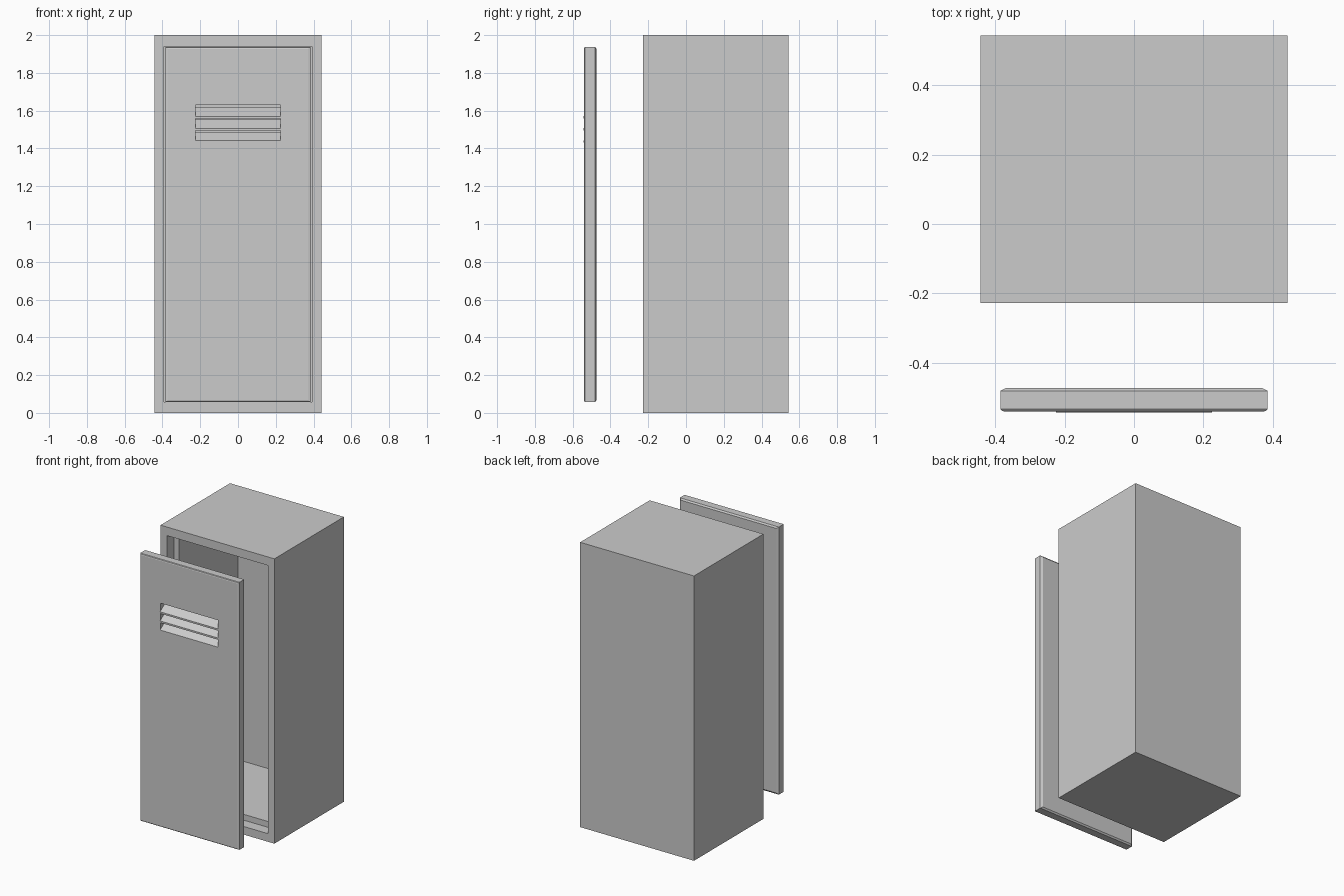
import bpy, bmesh

if "Cube" in bpy.data.objects:
    bpy.data.objects.remove(bpy.data.objects["Cube"])


def make_object(name, bm):
    bmesh.ops.recalc_face_normals(bm, faces=bm.faces)
    mesh = bpy.data.meshes.new(name)
    bm.to_mesh(mesh)
    bm.free()
    obj = bpy.data.objects.new(name, mesh)
    bpy.context.collection.objects.link(obj)
    return obj


def ring_body(name, rings, closed=False):
    """Bridge rectangles (half_width, z_low, z_high, y); cap the ends or close into a frame."""
    bm = bmesh.new()
    loops = [[bm.verts.new(p) for p in ((-w, y, a), (w, y, a), (w, y, b), (-w, y, b))]
             for w, a, b, y in rings]
    pairs = list(zip(loops, loops[1:]))
    if closed:
        pairs.append((loops[-1], loops[0]))
    else:
        bm.faces.new(loops[0])
        bm.faces.new(loops[-1])
    for r, s in pairs:
        for i in range(4):
            j = (i + 1) % 4
            bm.faces.new((r[i], r[j], s[j], s[i]))
    return make_object(name, bm)


# Cabinet shell: outer box, door rebate, then the smaller inner compartment
ring_body("cabinet", [
    (0.442, 0.0, 2.0, 0.543),
    (0.442, 0.0, 2.0, -0.228),
    (0.391, 0.057, 1.94, -0.228),
    (0.391, 0.057, 1.94, -0.150),
    (0.352, 0.098, 1.90, -0.150),
    (0.352, 0.098, 1.90, 0.503),
])

# Door panel with softened edges and a rectangular vent opening
W, LOW, HIGH = 0.385, 0.058, 1.937
edge = [(-0.473, 0.015), (-0.481, 0.0), (-0.534, 0.0), (-0.539, 0.005), (-0.541, 0.014)]
rings = [(W - d, LOW + d * 0.7, HIGH - d * 0.7, y) for y, d in edge]
VENT_W, VENT_LOW, VENT_HIGH = 0.225, 1.432, 1.630
rings += [(VENT_W, VENT_LOW, VENT_HIGH, y) for y in (-0.541, -0.473)]
ring_body("door", rings, closed=True)

# Slanted vent slats, front edges low and back edges high
for n in range(3):
    z = 1.430 + n * 0.064
    profile = [(-0.543, z), (-0.543, z + 0.012), (-0.478, z + 0.058), (-0.478, z + 0.046)]
    bm = bmesh.new()
    face = bm.faces.new([bm.verts.new((-VENT_W, y, h)) for y, h in profile])
    ext = bmesh.ops.extrude_face_region(bm, geom=[face], use_keep_orig=True)
    verts = [v for v in ext["geom"] if isinstance(v, bmesh.types.BMVert)]
    bmesh.ops.translate(bm, verts=verts, vec=(2 * VENT_W, 0, 0))
    make_object(f"vent_slat_{n + 1}", bm)
